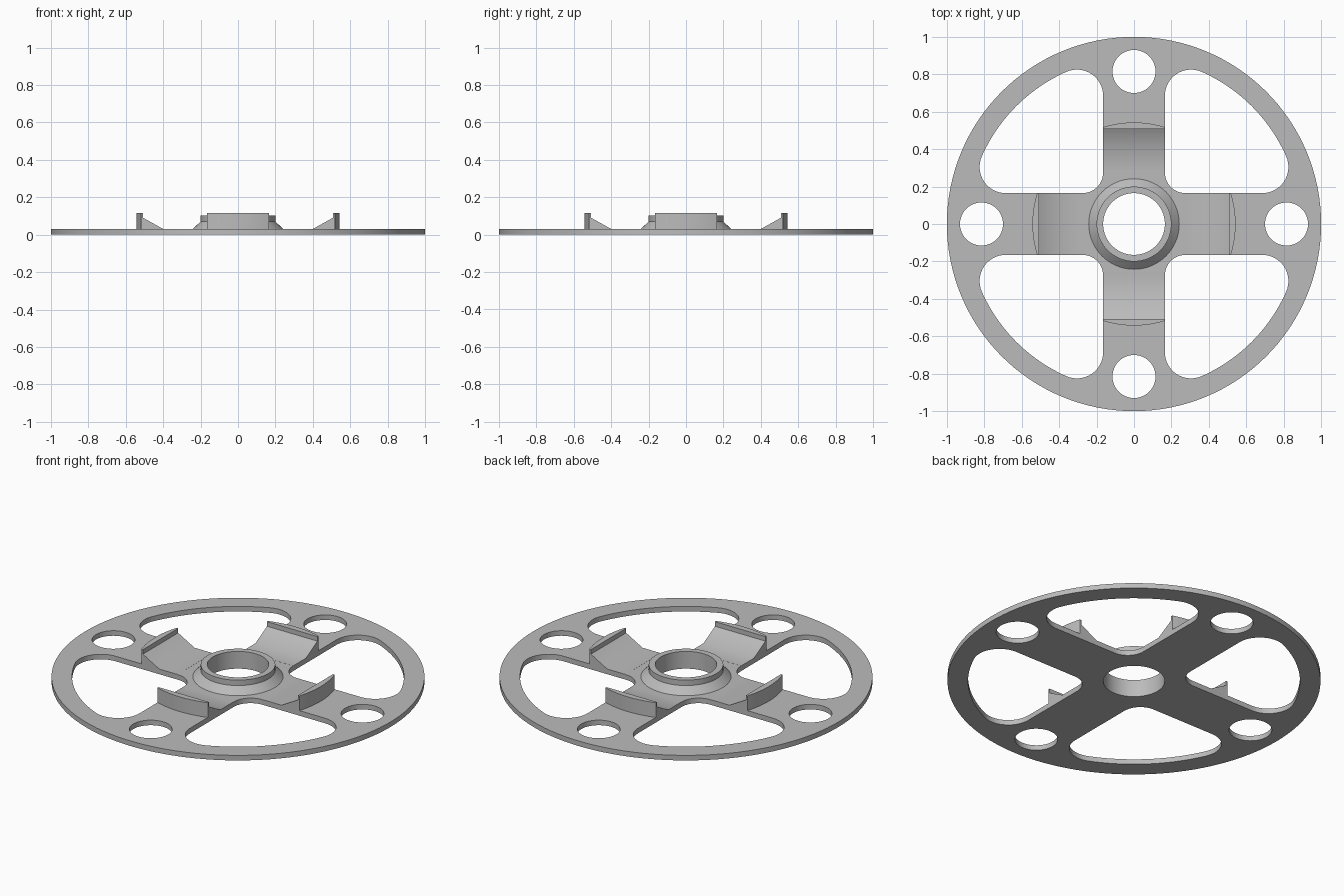
import bpy, bmesh
from math import sin, cos, pi, sqrt, atan2, radians
from mathutils import Matrix, Vector

cube = bpy.data.objects.get("Cube")
if cube:
    bpy.data.objects.remove(cube)

GREY = (0.5, 0.5, 0.5, 1)
grey = bpy.data.materials.new("plain grey")
grey.use_nodes = True
grey.diffuse_color = GREY
grey.node_tree.nodes["Principled BSDF"].inputs["Base Color"].default_value = GREY

PLATE = 0.03        # plate thickness
HALF = 0.165        # half width of a spoke, also the bore radius
BORE_Y = 0.815      # distance of the round holes from the centre


def arc(cx, cy, r, a0, a1, n):
    """Points along an arc, both ends included."""
    return [(cx + r * cos(a0 + (a1 - a0) * i / n),
             cy + r * sin(a0 + (a1 - a0) * i / n)) for i in range(n + 1)]


def circle(cx, cy, r, n):
    return arc(cx, cy, r, 0, 2 * pi, n)[:-1]


def finish(bm, name, angle=35):
    bmesh.ops.recalc_face_normals(bm, faces=bm.faces)
    mesh = bpy.data.meshes.new(name)
    bm.to_mesh(mesh)
    bm.free()
    mesh.materials.append(grey)
    obj = bpy.data.objects.new(name, mesh)
    bpy.context.collection.objects.link(obj)
    bpy.ops.object.select_all(action='DESELECT')
    obj.select_set(True)
    bpy.context.view_layer.objects.active = obj
    bpy.ops.object.shade_smooth_by_angle(angle=radians(angle))
    return obj


def window():
    """Rounded quarter opening between the +x and +y spokes."""
    rim, r, inner = 0.89, 0.14, 0.11
    near = HALF + r
    far = sqrt((rim - r) ** 2 - near ** 2)
    a = atan2(near, far)
    pts = arc(HALF + inner, HALF + inner, inner, 1.5 * pi, pi, 12)
    pts += arc(near, far, r, pi, pi / 2 - a, 16)
    pts += arc(0, 0, rim, pi / 2 - a, a, 24)[1:-1]
    pts += arc(far, near, r, a, -pi / 2, 16)
    return pts


# Wheel plate: disc outline with bore, round holes and quarter openings
loops = [circle(0, 0, 1, 128), circle(0, 0, HALF, 64)]
for k in range(4):
    turn = Matrix.Rotation(k * pi / 2, 2)
    loops.append(circle(*(turn @ Vector((BORE_Y, 0))), 0.115, 48))
    loops.append([tuple(turn @ Vector(p)) for p in window()])

bm = bmesh.new()
for loop in loops:
    verts = [bm.verts.new((x, y, 0)) for x, y in loop]
    for i, v in enumerate(verts):
        bm.edges.new((verts[i - 1], v))
bmesh.ops.triangle_fill(bm, edges=bm.edges[:], use_beauty=True, normal=(0, 0, 1))
result = bmesh.ops.extrude_face_region(bm, geom=bm.faces[:], use_keep_orig=True)
bmesh.ops.translate(bm, vec=(0, 0, PLATE),
                    verts=[g for g in result["geom"] if isinstance(g, bmesh.types.BMVert)])
finish(bm, "wheel_plate")

# Hub collar: flared foot, short upright wall, open bore
profile = [(HALF, PLATE), (0.242, PLATE), (0.2, 0.07), (0.2, 0.102), (HALF, 0.102)]
steps = 64
bm = bmesh.new()
rings = [[bm.verts.new((r * cos(2 * pi * i / steps), r * sin(2 * pi * i / steps), z))
          for i in range(steps)] for r, z in profile]
for j, ring in enumerate(rings):
    prev = rings[j - 1]
    for i in range(steps):
        bm.faces.new((prev[i - 1], prev[i], ring[i], ring[i - 1]))
finish(bm, "hub_collar")

# Spoke stops: ramp rising to an upright lip with a rounded outer face
skin = PLATE + 0.0005
section = [(0.28, PLATE), (0.28, skin), (0.40, skin), (0.507, 0.09),
           (0.507, 0.117), (None, 0.117), (None, PLATE)]   # None follows the outer arc
cuts = 12
for k, side in enumerate(("left", "back", "right", "front")):
    bm = bmesh.new()
    slices = []
    for i in range(cuts + 1):
        y = HALF * (2 * i / cuts - 1)
        outer = sqrt(0.543 ** 2 - y * y)
        slices.append([bm.verts.new((outer if x is None else x, y, z)) for x, z in section])
    for a, b in zip(slices, slices[1:]):
        for j in range(len(section)):
            bm.faces.new((a[j - 1], a[j], b[j], b[j - 1]))
    bm.faces.new(slices[0])
    bm.faces.new(slices[-1])
    bmesh.ops.rotate(bm, verts=bm.verts, cent=(0, 0, 0),
                     matrix=Matrix.Rotation(k * pi / 2, 3, 'Z'))
    finish(bm, side + "_spoke_stop")
